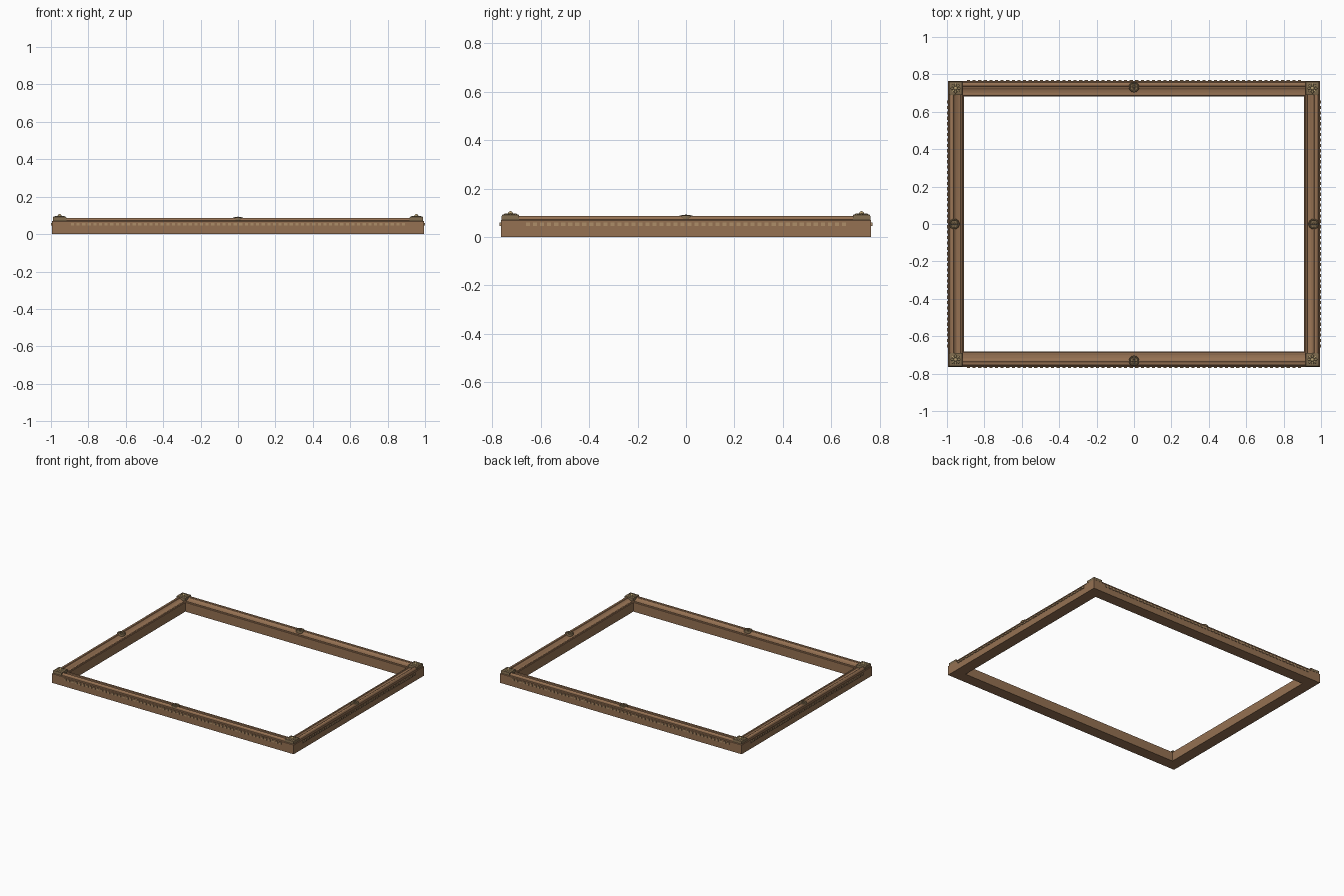
import bpy, bmesh
from math import sin, cos, pi, radians
from mathutils import Matrix, Vector

if "Cube" in bpy.data.objects:
    bpy.data.objects.remove(bpy.data.objects["Cube"])

OX, OY = 0.994, 0.765   # outer half sizes of the moulding


def material(name, rgb):
    m = bpy.data.materials.new(name)
    m.diffuse_color = (*rgb, 1)
    m.use_nodes = True
    m.node_tree.nodes["Principled BSDF"].inputs["Base Color"].default_value = m.diffuse_color
    return m


WOOD = material("walnut", (0.30, 0.165, 0.085))
TRIM = material("pale_wood", (0.42, 0.27, 0.14))
BRONZE = material("aged_bronze", (0.21, 0.145, 0.075))
GOLD = material("dull_gold", (0.47, 0.35, 0.17))


def finish(name, bm, mat, smooth=True):
    bmesh.ops.recalc_face_normals(bm, faces=bm.faces)
    me = bpy.data.meshes.new(name)
    bm.to_mesh(me)
    bm.free()
    ob = bpy.data.objects.new(name, me)
    bpy.context.collection.objects.link(ob)
    me.materials.append(mat)
    if smooth:
        bpy.ops.object.select_all(action='DESELECT')
        bpy.context.view_layer.objects.active = ob
        ob.select_set(True)
        bpy.ops.object.shade_smooth_by_angle(angle=radians(32))
    return ob


def box(bm, c, s):
    bmesh.ops.create_cube(bm, size=1, matrix=Matrix.Translation(c) @ Matrix.Diagonal((*s, 1)))


def lathe(bm, c, prof, n=24):
    # closed turned solid from (radius, height) points, bottom to top
    rings = [[bm.verts.new(Vector(c) + Vector((r * cos(2 * pi * i / n), r * sin(2 * pi * i / n), z)))
              for i in range(n)] for r, z in prof]
    for a, b in zip(rings, rings[1:]):
        for i in range(n):
            bm.faces.new((a[i], a[(i + 1) % n], b[(i + 1) % n], b[i]))
    bm.faces.new(rings[0])
    bm.faces.new(rings[-1])


def petals(bm, c, n, dist, length, width, height):
    for i in range(n):
        m = (Matrix.Translation(c) @ Matrix.Rotation(2 * pi * i / n, 4, 'Z')
             @ Matrix.Translation((dist, 0, 0)) @ Matrix.Diagonal((length, width, height, 1)))
        bmesh.ops.create_uvsphere(bm, u_segments=10, v_segments=6, radius=1, matrix=m)


# mitred moulding: profile of (inset from outer edge, height) swept round the rectangle
profile = [(0, 0), (0, .068), (.003, .071), (.008, .072), (.008, .077), (.011, .083),
           (.016, .0865), (.022, .087), (.028, .085), (.031, .081), (.035, .081),
           (.041, .077), (.049, .073), (.058, .0705), (.066, .070), (.068, .073),
           (.073, .075), (.078, .073), (.080, .069), (.084, .068), (.084, 0)]
bm = bmesh.new()
loops = [[bm.verts.new((sx * (OX - t), sy * (OY - t), z)) for t, z in profile]
         for sx, sy in ((-1, -1), (1, -1), (1, 1), (-1, 1))]
for k in range(4):
    a, b = loops[k], loops[(k + 1) % 4]
    for i in range(len(profile)):
        j = (i + 1) % len(profile)
        bm.faces.new((a[i], b[i], b[j], a[j]))
finish("frame_moulding", bm, WOOD)

# dentil rows on the four outer walls
bm = bmesh.new()
for s in (-1, 1):
    for i in range(60):
        box(bm, (-0.885 + i * 0.03, s * (OY + 0.001), 0.053), (0.017, 0.008, 0.014))
    for i in range(46):
        box(bm, (s * (OX + 0.002), -0.652 + i * 1.304 / 45, 0.053), (0.008, 0.017, 0.014))
finish("dentil_blocks", bm, TRIM, smooth=False)

# corner plates with eight-petal rosettes
for sx, fx in ((-1, "left"), (1, "right")):
    for sy, fy in ((-1, "front"), (1, "back")):
        x, y = sx * 0.954, sy * 0.725
        bm = bmesh.new()
        box(bm, (x, y, 0.081), (0.072, 0.072, 0.024))
        top = [e for e in bm.edges if all(v.co.z > 0.09 for v in e.verts)]
        bmesh.ops.bevel(bm, geom=top, offset=0.005, segments=2, affect='EDGES', profile=0.5)
        finish(f"corner_plate_{fy}_{fx}", bm, BRONZE)
        bm = bmesh.new()
        petals(bm, (x, y, 0.093), 8, 0.018, 0.009, 0.0055, 0.005)
        lathe(bm, (x, y, 0.09), [(.010, 0), (.010, .008), (.009, .012), (.006, .0155), (.002, .017)], 16)
        finish(f"corner_rosette_{fy}_{fx}", bm, GOLD)

# round medallions at the middle of each rail
for x, y, side in ((0, -.732, "front"), (0, .732, "back"), (-.961, 0, "left"), (.961, 0, "right")):
    bm = bmesh.new()
    lathe(bm, (x, y, 0.074), [(.028, 0), (.028, .012), (.026, .0155), (.022, .016), (.020, .014), (.003, .014)])
    finish(f"medallion_{side}", bm, BRONZE)
    bm = bmesh.new()
    petals(bm, (x, y, 0.088), 4, 0.011, 0.009, 0.005, 0.004)
    bmesh.ops.create_uvsphere(bm, u_segments=12, v_segments=8, radius=0.006,
                              matrix=Matrix.Translation((x, y, 0.088)))
    finish(f"medallion_flower_{side}", bm, BRONZE)
